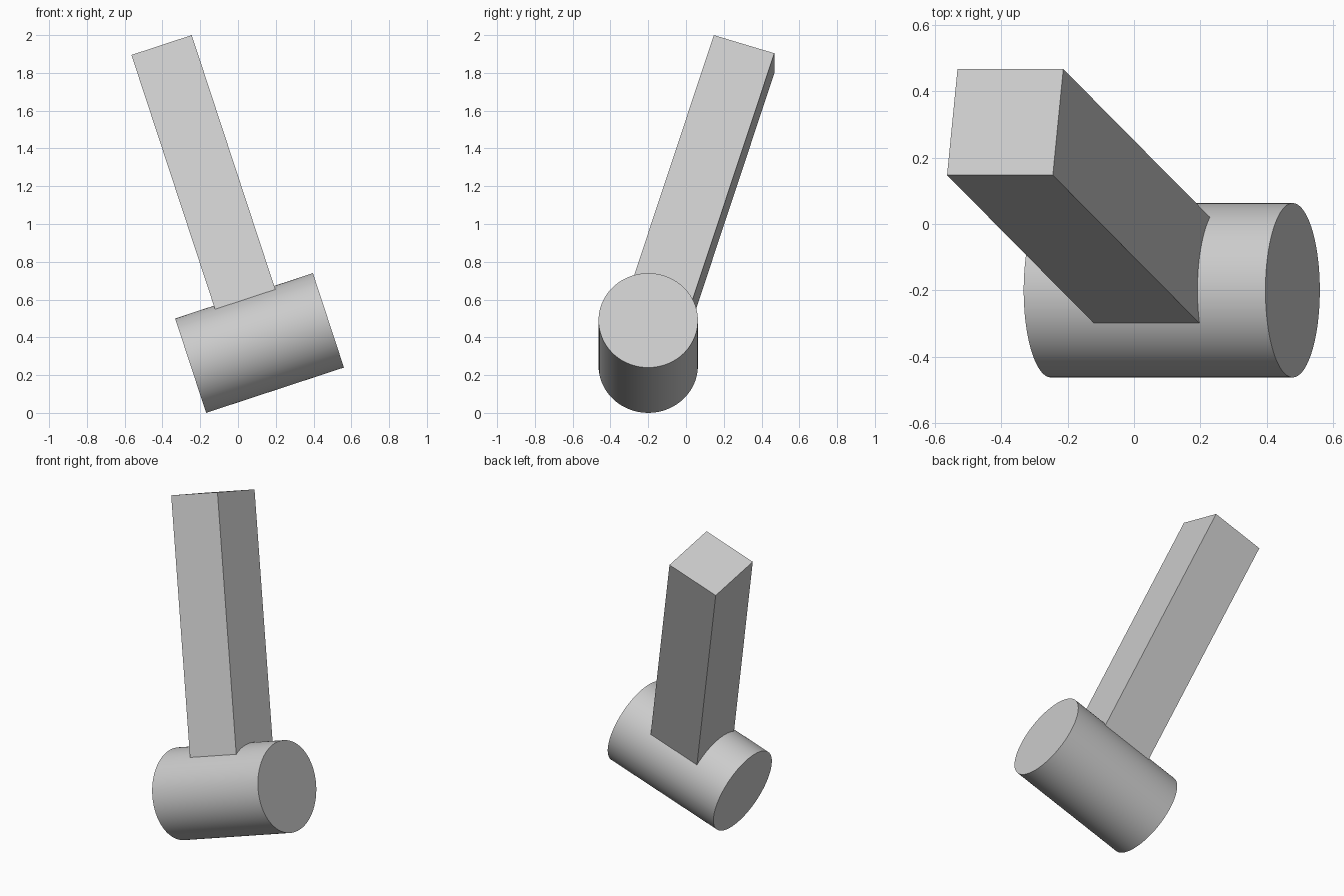
import bpy
from math import radians
from mathutils import Euler, Matrix, Vector

if "Cube" in bpy.data.objects:
    bpy.data.objects.remove(bpy.data.objects["Cube"], do_unlink=True)

# Single plain grey
grey = bpy.data.materials.new("light_grey")
grey.use_nodes = True
colour = (0.6, 0.6, 0.6, 1)
grey.diffuse_color = colour
grey.node_tree.nodes["Principled BSDF"].inputs["Base Color"].default_value = colour

# Shared tilt: local x runs along the head, local z along the handle
center = Vector((0.114, -0.2, 0.37))
tilt = Euler((radians(-17.5), radians(-18.2), 0)).to_matrix().to_4x4()
frame = Matrix.Translation(center) @ tilt


def place(name, local):
    obj = bpy.context.object
    obj.name = name
    obj.data.materials.append(grey)
    obj.matrix_world = frame @ local
    return obj


# Round hammer head, lying along local x
bpy.ops.mesh.primitive_cylinder_add(vertices=96, radius=0.263, depth=0.768)
place("hammer_head", Matrix.Rotation(radians(90), 4, "Y"))
bpy.ops.object.shade_smooth_by_angle(angle=radians(30))

# Square handle, rising from the middle of the head
length, width = 1.688, 0.336
bpy.ops.mesh.primitive_cube_add(size=1)
place("handle", Matrix.Translation((0, 0, length / 2))
      @ Matrix.Diagonal((width, width, length, 1)))
